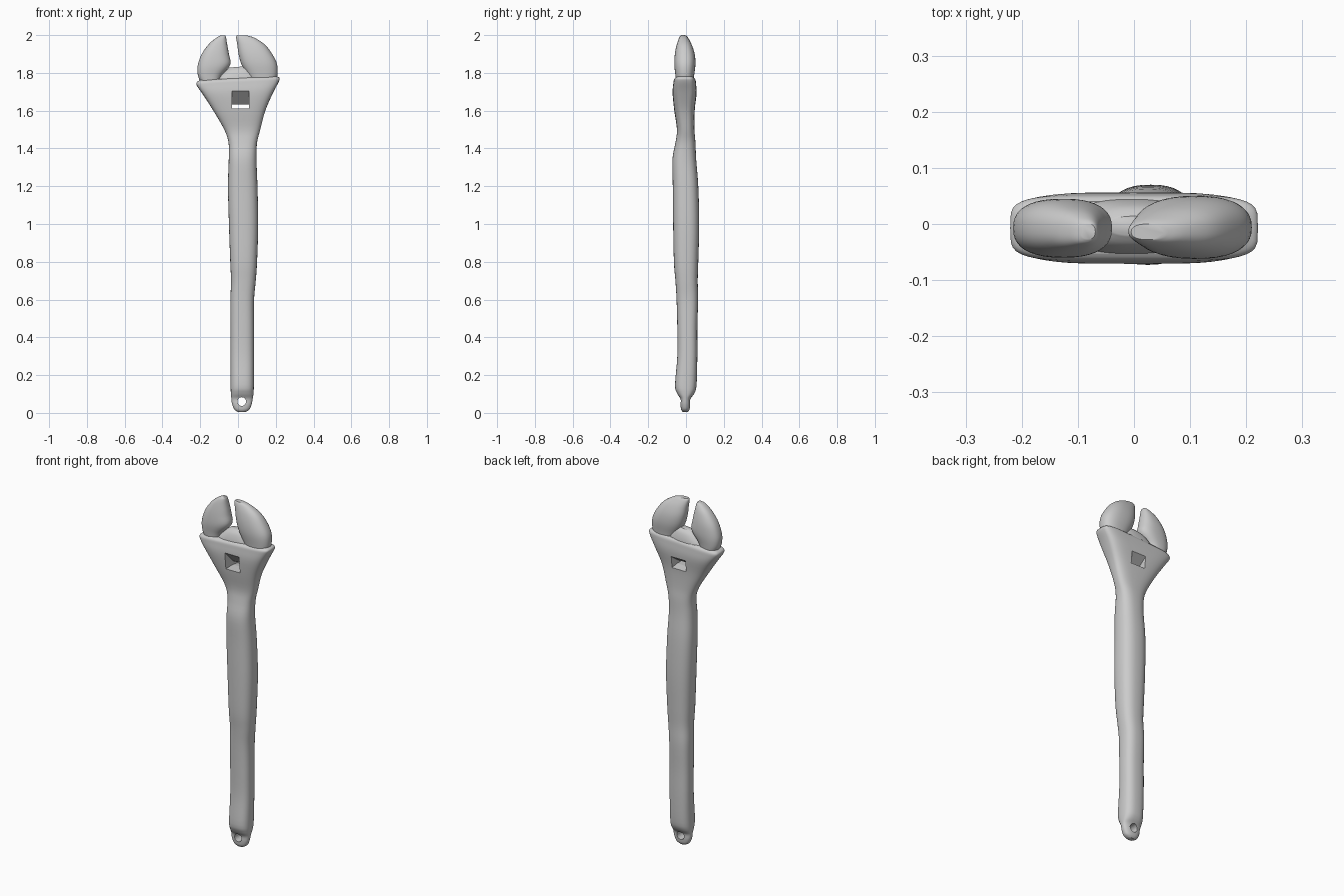
import bpy, bmesh
from math import cos, sin, pi, copysign, radians


def make_object(name, bm):
    bmesh.ops.recalc_face_normals(bm, faces=bm.faces)
    mesh = bpy.data.meshes.new(name)
    bm.to_mesh(mesh)
    bm.free()
    ob = bpy.data.objects.new(name, mesh)
    bpy.context.collection.objects.link(ob)
    return ob


def spline(rows, steps):
    """Smooth interpolation through the listed cross-sections."""
    out = []
    for i in range(len(rows) - 1):
        a, b, c, d = (rows[max(0, min(len(rows) - 1, i + k))] for k in (-1, 0, 1, 2))
        for s in range(steps):
            t = s / steps
            out.append([q + 0.5 * t * ((r - p) + t * ((2*p - 5*q + 4*r - w) + t * (3*(q - r) + w - p)))
                        for p, q, r, w in zip(a, b, c, d)])
    return out + [list(rows[-1])]


def loft(name, rows, steps=4, sides=40):
    """rows: z, x min, x max, y min, y max, squareness, tilt of z along x."""
    bm = bmesh.new()
    rings = []
    for z, x0, x1, y0, y1, n, tilt in spline(rows, steps):
        ring = []
        for k in range(sides):
            a = 2 * pi * k / sides
            c, s = cos(a), sin(a)
            dx = (x1 - x0) / 2 * copysign(abs(c) ** (2 / n), c)
            dy = (y1 - y0) / 2 * copysign(abs(s) ** (2 / n), s)
            ring.append(bm.verts.new(((x0 + x1) / 2 + dx, (y0 + y1) / 2 + dy, z + tilt * dx)))
        rings.append(ring)
    for r, q in zip(rings, rings[1:]):
        for k in range(sides):
            j = (k + 1) % sides
            bm.faces.new((r[k], r[j], q[j], q[k]))
    bm.faces.new(rings[0])
    bm.faces.new(rings[-1])
    return make_object(name, bm)


def cut(ob, cutter):
    cutter.hide_render = True
    cutter.hide_viewport = False
    cutter.display_type = 'WIRE'
    m = ob.modifiers.new("cut", 'BOOLEAN')
    m.operation = 'DIFFERENCE'
    m.solver = 'EXACT'
    m.object = cutter


# handle, hanging end and flared head in one flowing form
body = loft("handle_and_head", [
    (0.005, 0.000, 0.040, -0.017, 0.010, 2.3, 0),
    (0.018, -0.019, 0.060, -0.026, 0.019, 2.4, 0),
    (0.045, -0.031, 0.072, -0.029, 0.022, 2.6, 0),
    (0.075, -0.035, 0.078, -0.030, 0.024, 2.6, 0),
    (0.105, -0.038, 0.082, -0.048, 0.045, 2.6, 0),
    (0.150, -0.039, 0.084, -0.058, 0.056, 2.6, 0),
    (0.300, -0.039, 0.084, -0.046, 0.060, 2.6, 0),
    (0.450, -0.039, 0.084, -0.046, 0.060, 2.6, 0),
    (0.600, -0.040, 0.085, -0.050, 0.064, 2.6, 0),
    (0.700, -0.037, 0.094, -0.056, 0.062, 2.5, 0),
    (0.800, -0.041, 0.101, -0.064, 0.065, 2.5, 0),
    (1.000, -0.048, 0.107, -0.068, 0.070, 2.5, 0),
    (1.200, -0.053, 0.103, -0.070, 0.065, 2.5, 0),
    (1.340, -0.049, 0.098, -0.072, 0.054, 2.5, 0),
    (1.430, -0.050, 0.101, -0.056, 0.050, 2.6, 0),
    (1.500, -0.073, 0.118, -0.048, 0.045, 2.8, 0),
    (1.600, -0.130, 0.145, -0.062, 0.046, 3.4, 0.01),
    (1.690, -0.185, 0.186, -0.071, 0.056, 4.2, 0.03),
    (1.742, -0.217, 0.216, -0.067, 0.053, 4.6, 0.05),
    (1.762, -0.218, 0.220, -0.063, 0.049, 4.6, 0.05),
    (1.772, -0.200, 0.205, -0.052, 0.040, 4.2, 0.05),
])

# hanging hole
bm = bmesh.new()
bmesh.ops.create_cone(bm, cap_ends=True, segments=24, radius1=0.023, radius2=0.023, depth=0.3)
hole = make_object("hanging_hole_cutter", bm)
hole.rotation_euler = (radians(90), 0, 0)
hole.location = (0.02, 0, 0.06)
cut(body, hole)

# adjuster window: sloping roof narrows to a slot, then opens to the back
bm = bmesh.new()
profile = [(-0.10, 1.61), (-0.10, 1.735), (0.0, 1.633), (0.08, 1.69), (0.08, 1.60), (0.0, 1.612)]
ends = [[bm.verts.new((x, y, z)) for y, z in profile] for x in (-0.033, 0.057)]
for k in range(len(profile)):
    j = (k + 1) % len(profile)
    bm.faces.new((ends[0][k], ends[0][j], ends[1][j], ends[1][k]))
for e in ends:
    bm.faces.new(e)
cut(body, make_object("window_cutter", bm))

# fixed and sliding jaws
left = loft("left_jaw", [
    (1.745, -0.195, -0.100, -0.050, 0.036, 2.4, 0),
    (1.785, -0.212, -0.085, -0.054, 0.040, 2.4, 0),
    (1.840, -0.214, -0.041, -0.060, 0.045, 2.4, 0.05),
    (1.900, -0.192, -0.048, -0.056, 0.041, 2.4, 0),
    (1.955, -0.152, -0.058, -0.046, 0.027, 2.4, 0),
    (1.988, -0.115, -0.064, -0.036, 0.010, 2.4, 0.1),
    (1.998, -0.094, -0.069, -0.027, 0.000, 2.4, 0.1),
])
right = loft("right_jaw", [
    (1.745, 0.070, 0.195, -0.052, 0.040, 2.4, 0),
    (1.785, 0.050, 0.208, -0.056, 0.043, 2.4, 0),
    (1.845, 0.018, 0.207, -0.062, 0.050, 2.4, 0),
    (1.900, 0.003, 0.181, -0.059, 0.046, 2.4, 0),
    (1.950, -0.004, 0.142, -0.049, 0.030, 2.4, 0),
    (1.986, -0.010, 0.092, -0.036, 0.010, 2.4, -0.05),
    (1.998, -0.005, 0.055, -0.028, 0.000, 2.4, -0.05),
])

# raised web between the jaws
web = loft("jaw_web", [
    (1.750, -0.125, 0.120, -0.056, 0.046, 2.8, 0),
    (1.785, -0.100, 0.095, -0.050, 0.041, 2.6, 0.05),
    (1.815, -0.070, 0.072, -0.038, 0.030, 2.5, 0.08),
    (1.832, -0.045, 0.050, -0.020, 0.014, 2.4, 0.08),
])

# smooth shading with crisp cut edges
bpy.ops.object.select_all(action='DESELECT')
for ob in (body, left, right, web):
    ob.select_set(True)
bpy.context.view_layer.objects.active = body
bpy.ops.object.shade_smooth_by_angle(angle=radians(40))
